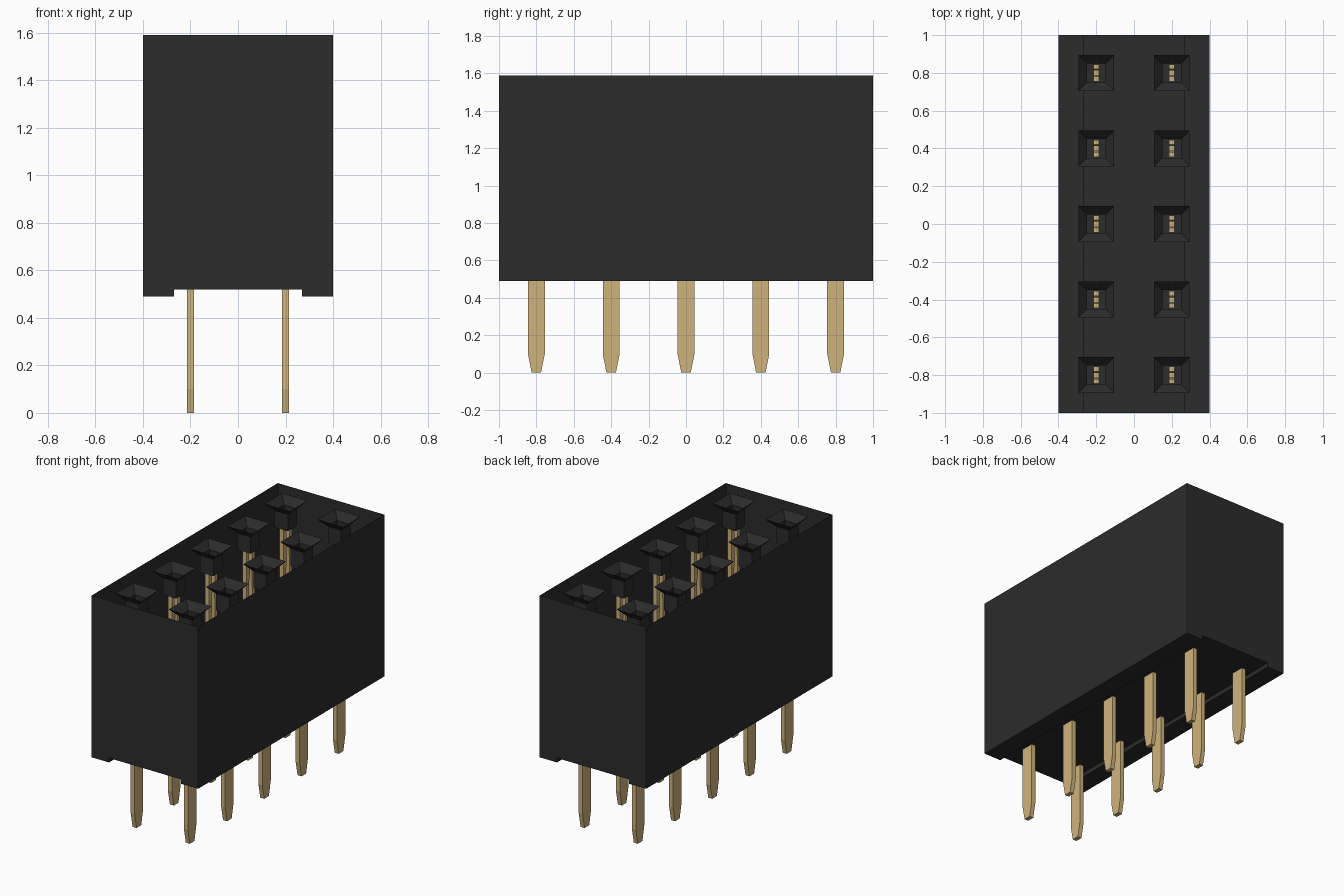
import bpy, bmesh

if "Cube" in bpy.data.objects:
    bpy.data.objects.remove(bpy.data.objects["Cube"], do_unlink=True)

TOP = 1.59
COLUMNS = (-0.2, 0.2)
ROWS = (-0.8, -0.4, 0.0, 0.4, 0.8)


def make_material(name, rgb, roughness):
    mat = bpy.data.materials.new(name)
    mat.use_nodes = True
    mat.diffuse_color = (*rgb, 1)
    shader = mat.node_tree.nodes["Principled BSDF"]
    shader.inputs["Base Color"].default_value = (*rgb, 1)
    shader.inputs["Roughness"].default_value = roughness
    return mat


black = make_material("black plastic", (0.025, 0.025, 0.025), 0.6)
gold = make_material("gold metal", (0.62, 0.45, 0.2), 0.5)


def make_object(name, bm, mat, location=(0, 0, 0)):
    mesh = bpy.data.meshes.new(name)
    bm.to_mesh(mesh)
    bm.free()
    mesh.materials.append(mat)
    obj = bpy.data.objects.new(name, mesh)
    obj.location = location
    bpy.context.collection.objects.link(obj)
    return obj


def housing():
    """Open-topped shell with a shallow channel under it, swept along y."""
    half = [(0.4, TOP), (0.4, 0.49), (0.27, 0.49), (0.27, 0.52)]
    profile = [(-x, z) for x, z in half] + half[::-1]
    bm = bmesh.new()
    front = [bm.verts.new((x, -1, z)) for x, z in profile]
    back = [bm.verts.new((x, 1, z)) for x, z in profile]
    for i in range(len(profile) - 1):
        bm.faces.new((front[i], back[i], back[i + 1], front[i + 1]))
    bm.faces.new(front)
    bm.faces.new(back[::-1])
    return bm


def socket():
    """Square lead-in funnel running into a straight sleeve."""
    bm = bmesh.new()
    rings = []
    for r, z in ((0.095, TOP), (0.05, TOP - 0.05), (0.05, TOP - 0.165)):
        rings.append([bm.verts.new((x * r, y * r, z))
                      for x, y in ((-1, -1), (1, -1), (1, 1), (-1, 1))])
    for a, b in zip(rings, rings[1:]):
        for i in range(4):
            j = (i + 1) % 4
            bm.faces.new((a[i], a[j], b[j], b[i]))
    return bm


def contact():
    """Flat pin with a tapered tip below and a two-pronged fork above."""
    half = [(0.025, 0), (0.045, 0.1), (0.045, 1.44), (0.02, 1.44),
            (0.012, 1.3), (0.02, 1.1), (0.02, 0.8)]
    outline = half + [(-y, z) for y, z in half[::-1]]
    bm = bmesh.new()
    face = bm.faces.new([bm.verts.new((-0.015, y, z)) for y, z in outline])
    ext = bmesh.ops.extrude_face_region(bm, geom=[face])
    verts = [v for v in ext["geom"] if isinstance(v, bmesh.types.BMVert)]
    bmesh.ops.translate(bm, verts=verts, vec=(0.03, 0, 0))
    bmesh.ops.recalc_face_normals(bm, faces=bm.faces)
    return bm


make_object("housing", housing(), black)

# Two columns of five sockets, each with its contact
for x in COLUMNS:
    for y in ROWS:
        make_object("socket", socket(), black, (x, y, 0))
        make_object("contact_pin", contact(), gold, (x, y, 0))
